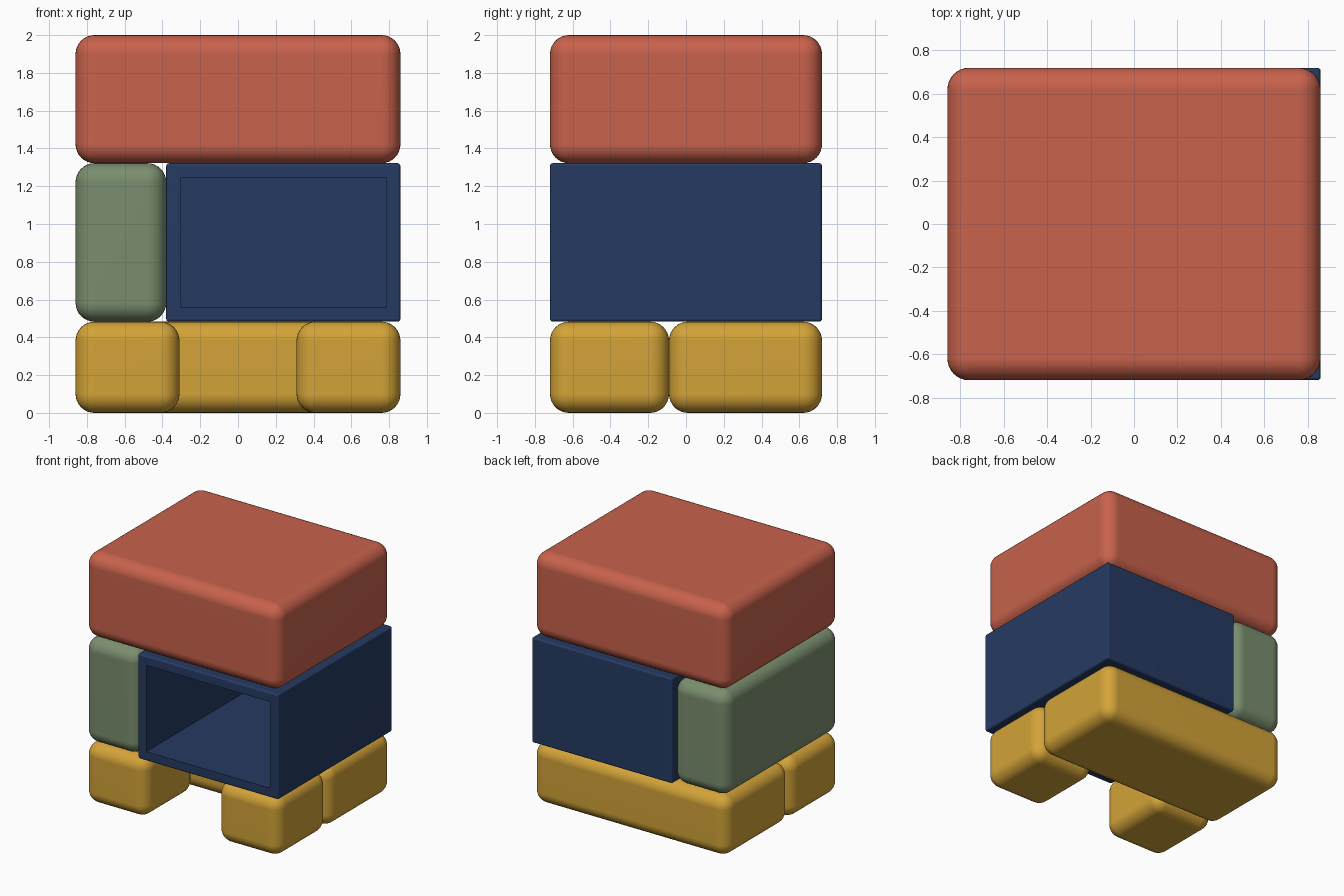
import bpy, bmesh
from mathutils import Vector

cube = bpy.data.objects.get("Cube")
if cube:
    bpy.data.objects.remove(cube, do_unlink=True)


def material(name, srgb):
    lin = [((c / 255 + 0.055) / 1.055) ** 2.4 for c in srgb]
    m = bpy.data.materials.new(name)
    m.use_nodes = True
    m.diffuse_color = (*lin, 1)
    bsdf = m.node_tree.nodes["Principled BSDF"]
    bsdf.inputs["Base Color"].default_value = (*lin, 1)
    bsdf.inputs["Roughness"].default_value = 0.7
    return m


RED = material("terracotta red", (200, 98, 76))
BLUE = material("navy blue", (38, 58, 98))
GREEN = material("sage green", (122, 142, 110))
YELLOW = material("mustard yellow", (211, 163, 56))


def block(name, lo, hi, mat, radius, segments, pocket=None):
    """Rounded box between two corners; pocket = (frame width, depth) cut into the front."""
    lo, hi = Vector(lo), Vector(hi)
    centre, size = (lo + hi) / 2, hi - lo
    bm = bmesh.new()
    bmesh.ops.create_cube(bm, size=1)
    bmesh.ops.scale(bm, vec=size, verts=bm.verts)
    bmesh.ops.bevel(bm, geom=bm.edges[:], offset=radius, segments=segments,
                    profile=0.5, affect='EDGES')
    if pocket:
        frame, depth = pocket
        bm.normal_update()
        front = max((f for f in bm.faces if f.normal.y < -0.99), key=lambda f: f.calc_area())
        bmesh.ops.inset_region(bm, faces=[front], thickness=frame - radius)
        back = bmesh.ops.extrude_discrete_faces(bm, faces=[front])["faces"][0]
        bmesh.ops.translate(bm, vec=(0, depth, 0), verts=back.verts)
    mesh = bpy.data.meshes.new(name)
    bm.to_mesh(mesh)
    bm.free()
    mesh.materials.append(mat)
    obj = bpy.data.objects.new(name, mesh)
    obj.location = centre
    bpy.context.collection.objects.link(obj)
    # Smooth rounded edges, flat broad faces
    bpy.ops.object.select_all(action='DESELECT')
    obj.select_set(True)
    bpy.context.view_layer.objects.active = obj
    bpy.ops.object.shade_smooth_by_angle(angle=0.6)
    mod = obj.modifiers.new("flat faces", 'WEIGHTED_NORMAL')
    mod.keep_sharp = True
    return obj


X, Y = 0.86, 0.72          # half width and half depth
Z1, Z2, Z3 = 0.483, 1.322, 2.0   # tops of the three layers
SPLIT = -0.09              # where front and back base cushions meet
R, SEG = 0.1, 8

# Base: two front feet and a full-width back cushion
for side, x0, x1 in (("right", -X, -0.31), ("left", 0.31, X)):
    block(f"front_{side}_foot", (x0, -Y, 0), (x1, SPLIT, Z1), YELLOW, R, SEG)
block("back_base", (-X, SPLIT, 0), (X, Y, Z1), YELLOW, R, SEG)

# Middle layer: padded side block and open-fronted box
block("side_block", (-X, -Y, Z1), (-0.38, Y, Z2), GREEN, R, SEG)
block("open_box", (-0.38, -Y, Z1), (X, Y, Z2), BLUE, 0.015, 3, pocket=(0.1, 2 * Y - 0.1))

# Top cushion
block("top_block", (-X, -Y, Z2), (X, Y, Z3), RED, R, SEG)
